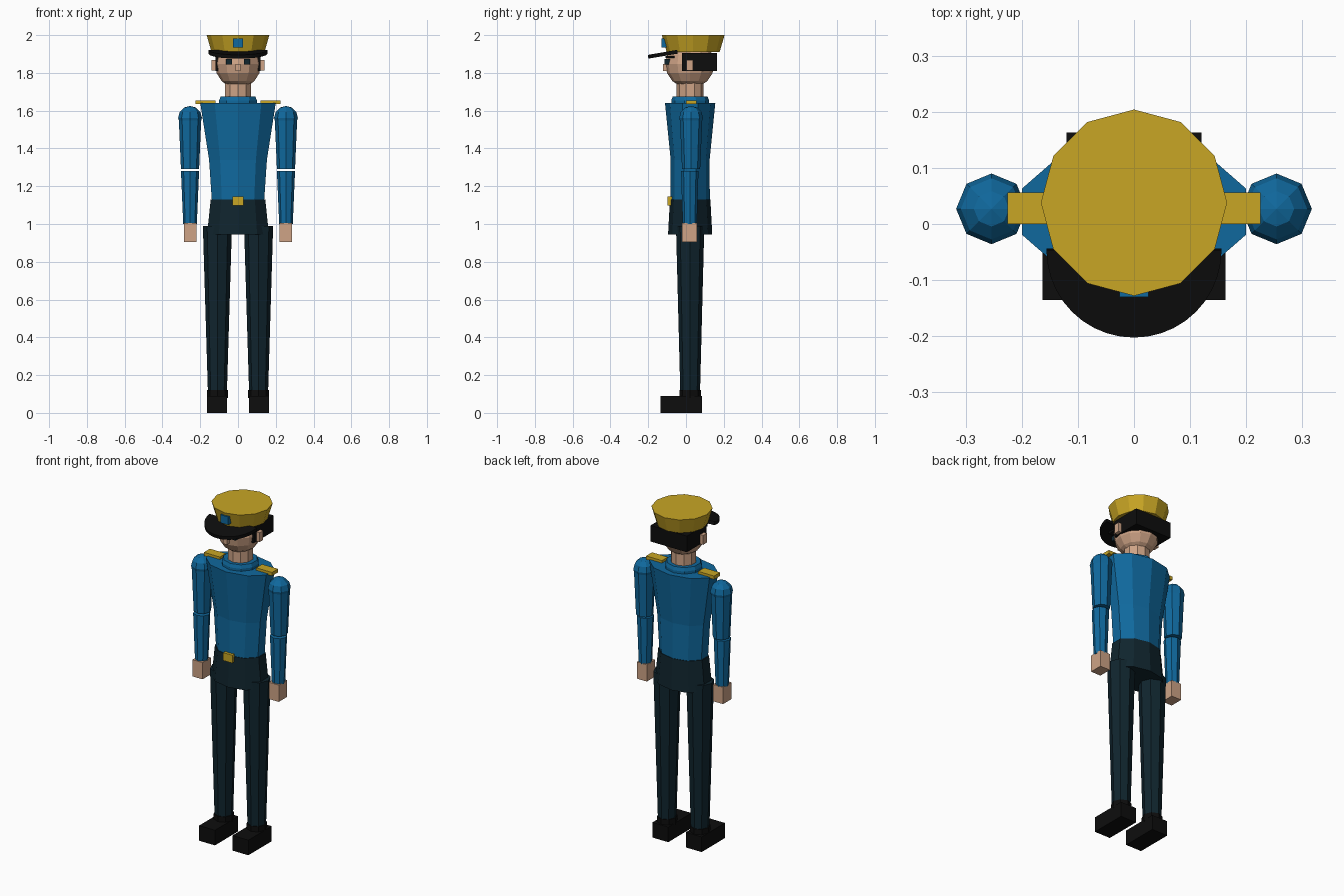
import bpy
import bmesh
from math import sin, cos, pi
from mathutils import Matrix, Vector

if "Cube" in bpy.data.objects:
    bpy.data.objects.remove(bpy.data.objects["Cube"])


def material(name, r, g, b):
    m = bpy.data.materials.new(name)
    m.use_nodes = True
    m.diffuse_color = (r, g, b, 1)
    m.node_tree.nodes["Principled BSDF"].inputs["Base Color"].default_value = (r, g, b, 1)
    return m


GOLD = material("gold", .58, .38, .018)
BLUE = material("shirt blue", .005, .14, .34)
NAVY = material("trouser navy", .005, .018, .027)
SKIN = material("skin", .62, .37, .24)
BLACK = material("black", .004, .004, .004)
BODY_Y = .022   # depth of the body axis


def finish(name, bm, mat):
    bmesh.ops.recalc_face_normals(bm, faces=bm.faces)
    mesh = bpy.data.meshes.new(name)
    bm.to_mesh(mesh)
    bm.free()
    mesh.materials.append(mat)
    obj = bpy.data.objects.new(name, mesh)
    bpy.context.collection.objects.link(obj)
    return obj


def box(name, mat, x, y, z):
    """Box from (low, high) pairs on each axis."""
    bm = bmesh.new()
    size = [b - a for a, b in (x, y, z)]
    mid = [(a + b) / 2 for a, b in (x, y, z)]
    bmesh.ops.create_cube(bm, size=1, matrix=Matrix.Translation(mid) @ Matrix.Diagonal((*size, 1)))
    return finish(name, bm, mat)


def loft(name, mat, sides, x, y, rings):
    """Capped faceted tube through (z, x radius, y radius) rings."""
    bm = bmesh.new()
    loops = []
    for z, rx, ry in rings:
        turns = [2 * pi * i / sides for i in range(sides)]
        loops.append([bm.verts.new((x + rx * sin(a), y + ry * cos(a), z)) for a in turns])
    for low, high in zip(loops, loops[1:]):
        for i in range(sides):
            j = (i + 1) % sides
            bm.faces.new((low[i], low[j], high[j], high[i]))
    bm.faces.new(loops[0])
    bm.faces.new(loops[-1])
    return finish(name, bm, mat)


def ball(name, mat, segments, rings, centre, radii):
    bm = bmesh.new()
    bmesh.ops.create_uvsphere(bm, u_segments=segments, v_segments=rings, radius=1,
                              matrix=Matrix.Translation(centre) @ Matrix.Diagonal((*radii, 1)))
    return finish(name, bm, mat)


def span(side, a, b):
    """Mirror an x range to the given side."""
    return tuple(sorted((side * a, side * b)))


# Torso, hips, collar and neck
loft("torso", BLUE, 10, 0, BODY_Y,
     [(1.13, .146, .104), (1.34, .161, .103), (1.64, .21, .133)])
loft("hips", NAVY, 10, 0, BODY_Y, [(.945, .172, .117), (1.13, .152, .107)])
loft("collar", BLUE, 10, 0, BODY_Y, [(1.63, .105, .1), (1.655, .105, .1), (1.675, .096, .092)])
loft("neck", SKIN, 10, 0, BODY_Y, [(1.65, .071, .071), (1.76, .071, .071)])
box("belt_buckle", GOLD, (-.03, .03), (-.097, -.07), (1.098, 1.145))

# Head and face
ball("head", SKIN, 12, 8, (0, .02, 1.848), (.122, .13, .13))
box("hair", BLACK, (-.12, .12), (-.022, .163), (1.81, 1.906))
box("nose", SKIN, (-.014, .014), (-.122, -.09), (1.81, 1.848))

# Cap
loft("cap_crown", GOLD, 12, 0, .038, [(1.91, .14, .14), (2, .166, .166)])
box("cap_badge", BLUE, (-.026, .026), (-.13, -.1), (1.935, 1.983))

# Half-round visor, tilted down at the front
bm = bmesh.new()
arc = [(-.156 * cos(pi * i / 20), -.158 * sin(pi * i / 20), -.01) for i in range(21)]
face = bm.faces.new([bm.verts.new(p) for p in arc])
extruded = bmesh.ops.extrude_face_region(bm, geom=[face])["geom"]
bmesh.ops.translate(bm, vec=Vector((0, 0, .02)),
                    verts=[v for v in extruded if isinstance(v, bmesh.types.BMVert)])
visor = finish("cap_visor", bm, BLACK)
visor.location = (0, -.045, 1.912)
visor.rotation_euler.x = .17

# Paired parts
for label, s in (("left", 1), ("right", -1)):
    box(label + "_eye", NAVY, span(s, .033, .063), (-.113, -.07), (1.845, 1.873))
    box(label + "_eyebrow", BLACK, span(s, .028, .09), (-.108, -.06), (1.878, 1.89))
    box(label + "_ear", SKIN, span(s, .1, .14), (.003, .038), (1.812, 1.868))
    box(label + "_epaulette", GOLD, span(s, .12, .225), (0, .056), (1.634, 1.655))

    arm_x, arm_y = s * .254, .027
    ball(label + "_shoulder", BLUE, 8, 6, (arm_x, arm_y, 1.562), (.063, .063, .063))
    loft(label + "_upper_arm", BLUE, 8, arm_x, arm_y, [(1.291, .048, .048), (1.57, .06, .06)])
    loft(label + "_forearm", BLUE, 8, arm_x, arm_y - .007, [(1, .036, .038), (1.28, .048, .046)])
    box(label + "_hand", SKIN, span(s, .219, .285), (-.022, .057), (.906, 1.006))

    leg_x = s * .109
    loft(label + "_leg", NAVY, 8, leg_x, BODY_Y, [(.1, .05, .052), (.99, .077, .075)])
    loft(label + "_ankle", BLACK, 8, leg_x, BODY_Y, [(.08, .055, .057), (.122, .055, .057)])
    box(label + "_shoe", BLACK, span(s, .058, .163), (-.135, .085), (0, .09))
